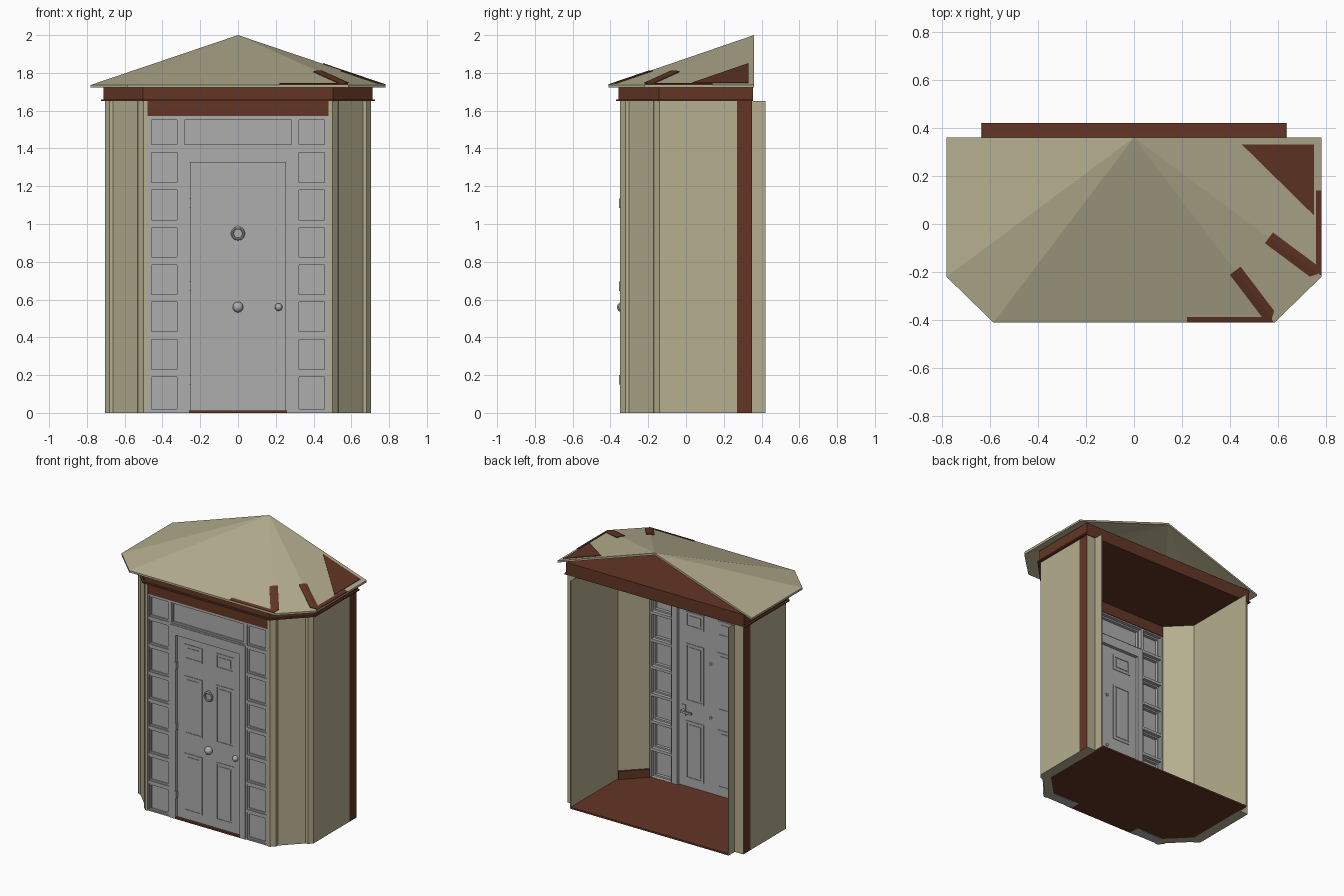
import bpy, bmesh, math
from mathutils import Vector, Matrix

if "Cube" in bpy.data.objects:
    bpy.data.objects.remove(bpy.data.objects["Cube"])


def material(name, rgb):
    m = bpy.data.materials.new(name)
    m.diffuse_color = (*rgb, 1)
    m.use_nodes = True
    m.node_tree.nodes["Principled BSDF"].inputs["Base Color"].default_value = m.diffuse_color
    return m


CREAM = material("olive cream", (0.46, 0.425, 0.275))
BROWN = material("dark brown", (0.125, 0.037, 0.018))
GREY = material("door grey", (0.42, 0.42, 0.42))


def finish(name, bm, *mats):
    bmesh.ops.recalc_face_normals(bm, faces=bm.faces)
    me = bpy.data.meshes.new(name)
    bm.to_mesh(me)
    bm.free()
    for m in mats:
        me.materials.append(m)
    ob = bpy.data.objects.new(name, me)
    bpy.context.collection.objects.link(ob)
    return ob


def add_prism(bm, pts, z0, z1):
    """Plan polygon raised from z0 to z1; heights are numbers or functions of x, y."""
    h = lambda z, p: z(*p) if callable(z) else z
    lo = [bm.verts.new((*p, h(z0, p))) for p in pts]
    hi = [bm.verts.new((*p, h(z1, p))) for p in pts]
    bm.faces.new(lo)
    bm.faces.new(hi)
    for i in range(len(pts)):
        j = (i + 1) % len(pts)
        bm.faces.new((lo[i], lo[j], hi[j], hi[i]))


def prism(name, pts, z0, z1, mat):
    bm = bmesh.new()
    add_prism(bm, pts, z0, z1)
    return finish(name, bm, mat)


def boxes(name, items, mat):
    """One object from boxes given as (x0, x1, y0, y1, z0, z1)."""
    bm = bmesh.new()
    for x0, x1, y0, y1, z0, z1 in items:
        add_prism(bm, [(x0, y0), (x1, y0), (x1, y1), (x0, y1)], z0, z1)
    return finish(name, bm, mat)


def ring(x0, x1, z0, z1, w, y0, y1):
    """Four boxes forming a rectangular frame."""
    return [(x0, x0 + w, y0, y1, z0, z1), (x1 - w, x1, y0, y1, z0, z1),
            (x0 + w, x1 - w, y0, y1, z0, z0 + w), (x0 + w, x1 - w, y0, y1, z1 - w, z1)]


def mirrored(half):
    """Complete a right-half outline with its left half."""
    return half + [(-x, y) for x, y in reversed(half)]


def outline(d):
    """Outer wall outline pushed out by d."""
    return mirrored([(0.705 + d, 0.355), (0.705 + d, -0.14 - 0.414 * d),
                     (0.5 + 0.414 * d, -0.35 - d)])


# side walls with recessed splayed panel; the rear outer strip is brown
WALL = [(0.48, -0.35), (0.5, -0.35), (0.53, -0.32), (0.532, -0.302), (0.662, -0.172),
        (0.68, -0.17), (0.705, -0.14), (0.705, 0.27), (0.705, 0.35), (0.63, 0.35),
        (0.63, -0.12), (0.48, -0.27)]
for side, s in (("left", -1), ("right", 1)):
    bm = bmesh.new()
    add_prism(bm, [(x * s, y) for x, y in WALL], 0, 1.65)
    for f in bm.faces:
        c = f.calc_center_median()
        if abs(c.x) > 0.7 and c.y > 0.27:
            f.material_index = 1
    finish(side + "_wall", bm, CREAM, BROWN)
    boxes(side + "_wall_lining", [(min(s * 0.63, s * 0.636), max(s * 0.63, s * 0.636),
                                   0.34, 0.42, 0, 1.65)], CREAM)
    # skirting on the inside of the splayed corner
    prism(side + "_skirting", [(s * 0.63, -0.12), (s * 0.48, -0.27), (s * 0.47, -0.26),
                               (s * 0.62, -0.11)], 0, 0.07, BROWN)

# floor and threshold
prism("floor", mirrored([(0.63, 0.42), (0.63, -0.12), (0.48, -0.27)]), 0, 0.012, BROWN)
boxes("threshold", [(-0.26, 0.26, -0.35, -0.27, 0, 0.012)], BROWN)

# header, fascia and lower lip
boxes("door_header", [(-0.48, 0.48, -0.348, -0.27, 1.572, 1.65)], BROWN)
prism("fascia", outline(0.007), 1.651, 1.74, BROWN)
prism("fascia_lip", outline(0.02), 1.65, 1.66, BROWN)

# hipped roof shell, open at the back
EAVE = mirrored([(0.78, 0.36), (0.78, -0.22), (0.585, -0.41)])
APEX = Vector((0, 0.36))
bm = bmesh.new()
shells = []
for z, top in ((1.722, 1.985), (1.736, 2.0)):
    rim = [bm.verts.new((x, y, z)) for x, y in EAVE]
    tip = bm.verts.new((0, 0.36, top))
    for i in range(5):
        bm.faces.new((rim[i], rim[i + 1], tip))
    shells.append(rim + [tip])
for i in range(6):
    j = (i + 1) % 7
    bm.faces.new((shells[0][i], shells[0][j], shells[1][j], shells[1][i]))
bm.faces.new((shells[0][6], shells[0][0], shells[1][0], shells[1][6]))
finish("roof", bm, CREAM)


def roof_z(x, y):
    """Height of the roof surface."""
    t = 1
    for (ax, ay), (bx, by) in zip(EAVE, EAVE[1:]):
        side = lambda px, py: (bx - ax) * (py - ay) - (by - ay) * (px - ax)
        t = min(t, side(x, y) / side(*APEX))
    return 1.736 + 0.264 * t


# brown patches lying on the right of the roof
patches = [[(0.45, 0.33), (0.75, 0.33), (0.75, 0.035)],
           [(0.22, -0.41), (0.58, -0.41), (0.57, -0.388), (0.22, -0.388)],
           [(0.757, 0.14), (0.78, 0.14), (0.78, -0.215), (0.757, -0.2)]]
for corner in (Vector(EAVE[1]), Vector(EAVE[2])):
    d = APEX - corner
    n = Vector((-d.y, d.x)).normalized() * 0.028
    a, b = corner + d * 0.02, corner + d * 0.28
    for k in (1, -1):
        patches.append([tuple(p) for p in (a, b, b + n * k, a + d * 0.02 + n * k)])
bm = bmesh.new()
for p in patches:
    add_prism(bm, p, lambda x, y: roof_z(x, y) - 0.003, lambda x, y: roof_z(x, y) + 0.004)
finish("roof_patches", bm, BROWN)

# sidelights: eight panes on each side
ROWS = [0, 0.21, 0.41, 0.607, 0.804, 1.0, 1.2, 1.4, 1.572]
for side, s in (("left", -1), ("right", 1)):
    x0, x1 = sorted((s * 0.303, s * 0.48))
    frame, panes = [], []
    for z0, z1 in zip(ROWS, ROWS[1:]):
        frame += ring(x0, x1, z0, z1, 0.01, -0.346, -0.275)
        frame += ring(x0 + 0.01, x1 - 0.01, z0 + 0.01, z1 - 0.01, 0.011, -0.339, -0.3)
        panes.append((x0 + 0.02, x1 - 0.02, -0.33, -0.322, z0 + 0.02, z1 - 0.02))
    boxes(side + "_sidelight_frame", frame, GREY)
    boxes(side + "_sidelight_panes", panes, GREY)

# transom light over the door
boxes("transom_frame", ring(-0.303, 0.303, 1.4, 1.572, 0.01, -0.346, -0.275)
      + ring(-0.293, 0.293, 1.41, 1.562, 0.011, -0.339, -0.3), GREY)
boxes("transom_pane", [(-0.283, 0.283, -0.33, -0.322, 1.42, 1.552)], GREY)

# door frame, slab, panel mouldings and hinges
boxes("door_frame", [(-0.303, -0.258, -0.35, -0.265, 0, 1.4),
                     (0.258, 0.303, -0.35, -0.265, 0, 1.4),
                     (-0.258, 0.258, -0.35, -0.265, 1.332, 1.4)], GREY)
boxes("door", [(-0.255, 0.255, -0.33, -0.285, 0.012, 1.329)], GREY)
mould = []
for x0, x1 in ((-0.2, -0.055), (0.055, 0.2)):
    for z0, z1 in ((0.07, 0.49), (0.63, 1.05), (1.17, 1.28)):
        for y0, y1 in ((-0.334, -0.33), (-0.285, -0.281)):
            mould += ring(x0, x1, z0, z1, 0.012, y0, y1)
            mould.append((x0 + 0.025, x1 - 0.025, y0, y1, z0 + 0.025, z1 - 0.025))
boxes("door_panels", mould, GREY)
boxes("hinges", [(-0.262, -0.25, -0.354, -0.33, z - 0.025, z + 0.025)
                 for z in (0.175, 0.67, 1.11)], GREY)


def smooth_ball(name, x, y, z, r):
    bm = bmesh.new()
    bmesh.ops.create_uvsphere(bm, u_segments=20, v_segments=12, radius=r,
                              matrix=Matrix.Translation((x, y, z)))
    for f in bm.faces:
        f.smooth = True
    finish(name, bm, GREY)


def rod(name, x, z, y0, y1, r):
    bm = bmesh.new()
    bmesh.ops.create_cone(bm, cap_ends=True, segments=16, radius1=r, radius2=r, depth=y1 - y0,
                          matrix=Matrix.Translation((x, (y0 + y1) / 2, z))
                          @ Matrix.Rotation(math.pi / 2, 4, 'X'))
    finish(name, bm, GREY)


# knobs, knocker and inside fittings
smooth_ball("centre_knob", 0, -0.337, 0.56, 0.028)
smooth_ball("lock_knob", 0.215, -0.338, 0.56, 0.02)
bpy.ops.mesh.primitive_torus_add(location=(0, -0.339, 0.95), rotation=(math.pi / 2, 0, 0),
                                 major_radius=0.03, minor_radius=0.007,
                                 major_segments=20, minor_segments=8)
knocker = bpy.context.object
knocker.name = "knocker_ring"
knocker.data.materials.append(GREY)
bpy.ops.object.shade_smooth_by_angle()
rod("knocker_mount", 0, 0.98, -0.345, -0.325, 0.012)
rod("knocker_bolt", 0, 0.95, -0.29, -0.277, 0.01)
rod("knob_bolt", 0, 0.56, -0.29, -0.277, 0.01)
rod("lever_spindle", 0.215, 0.56, -0.29, -0.25, 0.01)
boxes("lever_handle", [(0.135, 0.222, -0.26, -0.248, 0.553, 0.567),
                       (0.2, 0.23, -0.286, -0.28, 0.52, 0.6)], GREY)
